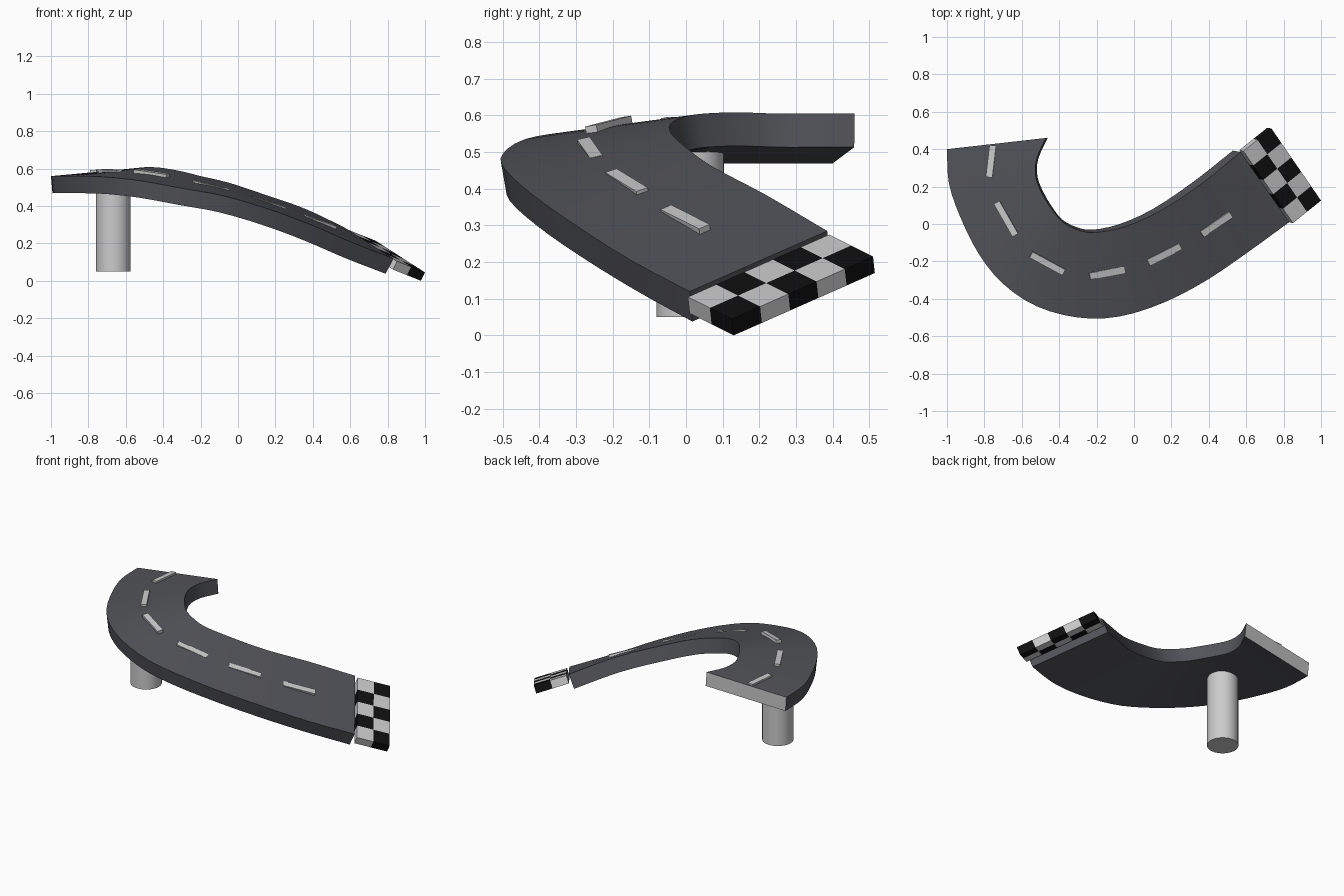
import bpy
from mathutils import Vector

if "Cube" in bpy.data.objects:
    bpy.data.objects.remove(bpy.data.objects["Cube"])


def material(name, rgb):
    m = bpy.data.materials.new(name)
    m.diffuse_color = (*rgb, 1)
    m.use_nodes = True
    m.node_tree.nodes["Principled BSDF"].inputs["Base Color"].default_value = m.diffuse_color
    return m


asphalt = material("asphalt", (0.085, 0.087, 0.1))
black = material("black", (0.005, 0.005, 0.005))
pale = material("pale", (0.8, 0.8, 0.8))


def add_mesh(name, verts, faces, mats=()):
    mesh = bpy.data.meshes.new(name)
    mesh.from_pydata([tuple(v) for v in verts], [], faces)
    for m in mats:
        mesh.materials.append(m)
    obj = bpy.data.objects.new(name, mesh)
    bpy.context.collection.objects.link(obj)
    return obj


def slab(name, corner, u, v, thick, mat=None):
    """Box hanging below the parallelogram corner, u, v."""
    n = u.cross(v).normalized()
    if n.z < 0:
        u, v, n = v, u, -n
    top = [corner, corner + u, corner + u + v, corner + v]
    low = [p - n * thick for p in top]
    faces = [(0, 1, 2, 3), (7, 6, 5, 4)]
    faces += [(i, i + 4, (i + 1) % 4 + 4, (i + 1) % 4) for i in range(4)]
    return add_mesh(name, top + low, faces, [mat] if mat else [])


def spline(points, steps):
    """Smooth path through the points (Catmull-Rom)."""
    p = [Vector(q) for q in points]
    p = [2 * p[0] - p[1]] + p + [2 * p[-1] - p[-2]]
    out = []
    for a, b, c, d in zip(p, p[1:], p[2:], p[3:]):
        for k in range(steps):
            t = k / steps
            out.append(0.5 * (2 * b + (c - a) * t + (2 * a - 5 * b + 4 * c - d) * t * t
                              + (3 * b - a - 3 * c + d) * t ** 3))
    return out + [p[-2]]


# Banked road ramp: outer and inner top edges, thickened along the normal
outer = spline([(-1, .40, .56), (-.99, .22, .56), (-.93, .04, .56), (-.83, -.16, .56),
                (-.70, -.32, .555), (-.52, -.44, .535), (-.30, -.50, .495), (-.08, -.495, .455),
                (.16, -.42, .385), (.39, -.30, .30), (.61, -.15, .205), (.83, .01, .12)], 3)
inner = spline([(-.47, .46, .605), (-.52, .35, .605), (-.525, .25, .605), (-.49, .16, .608),
                (-.44, .08, .607), (-.38, .01, .60), (-.29, -.035, .583), (-.20, -.045, .56),
                (-.05, -.015, .525), (.14, .07, .462), (.36, .215, .385), (.57, .385, .285)], 3)
count = len(outer)
verts = []
for i, (o, n) in enumerate(zip(outer, inner)):
    a, b = max(i - 1, 0), min(i + 1, count - 1)
    along = (outer[b] + inner[b]) - (outer[a] + inner[a])
    normal = along.cross(n - o).normalized()
    verts += [o, n, n - normal * .092, o - normal * .092]
faces = []
for i in range(count - 1):
    for k in range(4):
        a, b = 4 * i + k, 4 * i + (k + 1) % 4
        faces.append((a, a + 4, b + 4, b))
e = 4 * (count - 1)
faces += [(e + 3, e + 2, e + 1, e), (0, 1, 2, 3)]
road = add_mesh("road", verts, faces, [asphalt, pale])
road.data.polygons[-1].material_index = 1
bpy.context.view_layer.objects.active = road
road.select_set(True)
bpy.ops.object.shade_smooth_by_angle()

# Centre line dashes: start, end, banking slope
dashes = [((-.755, .42, .593), (-.775, .25, .593), .08),
          ((-.735, .115, .596), (-.635, -.06, .594), .10),
          ((-.55, -.165, .597), (-.375, -.26, .572), .14),
          ((-.235, -.28, .538), (-.05, -.245, .488), .22),
          ((.08, -.205, .450), (.25, -.12, .398), .30),
          ((.365, -.055, .350), (.52, .05, .297), .36)]
for start, end, bank in dashes:
    s, t = Vector(start), Vector(end)
    u = t - s
    side = Vector((-u.y, u.x, 0)).normalized()
    side.z = bank
    side *= .035
    slab("lane_dash", s - side / 2, u, side, .03)

# Checkered finish strip: 2 x 5 tiles
corner = Vector((.585, .39, .275))
u = Vector((.15, .12, -.06)) / 2
v = Vector((.265, -.385, -.17)) / 5
for i in range(2):
    for j in range(5):
        slab("checker_tile", corner + u * i + v * j, u, v, .05, black if (i + j) % 2 else pale)

# Support pillar
bpy.ops.mesh.primitive_cylinder_add(vertices=32, radius=.092, depth=.46, location=(-.667, .012, .28))
bpy.context.object.name = "support_pillar"
bpy.ops.object.shade_smooth_by_angle()
